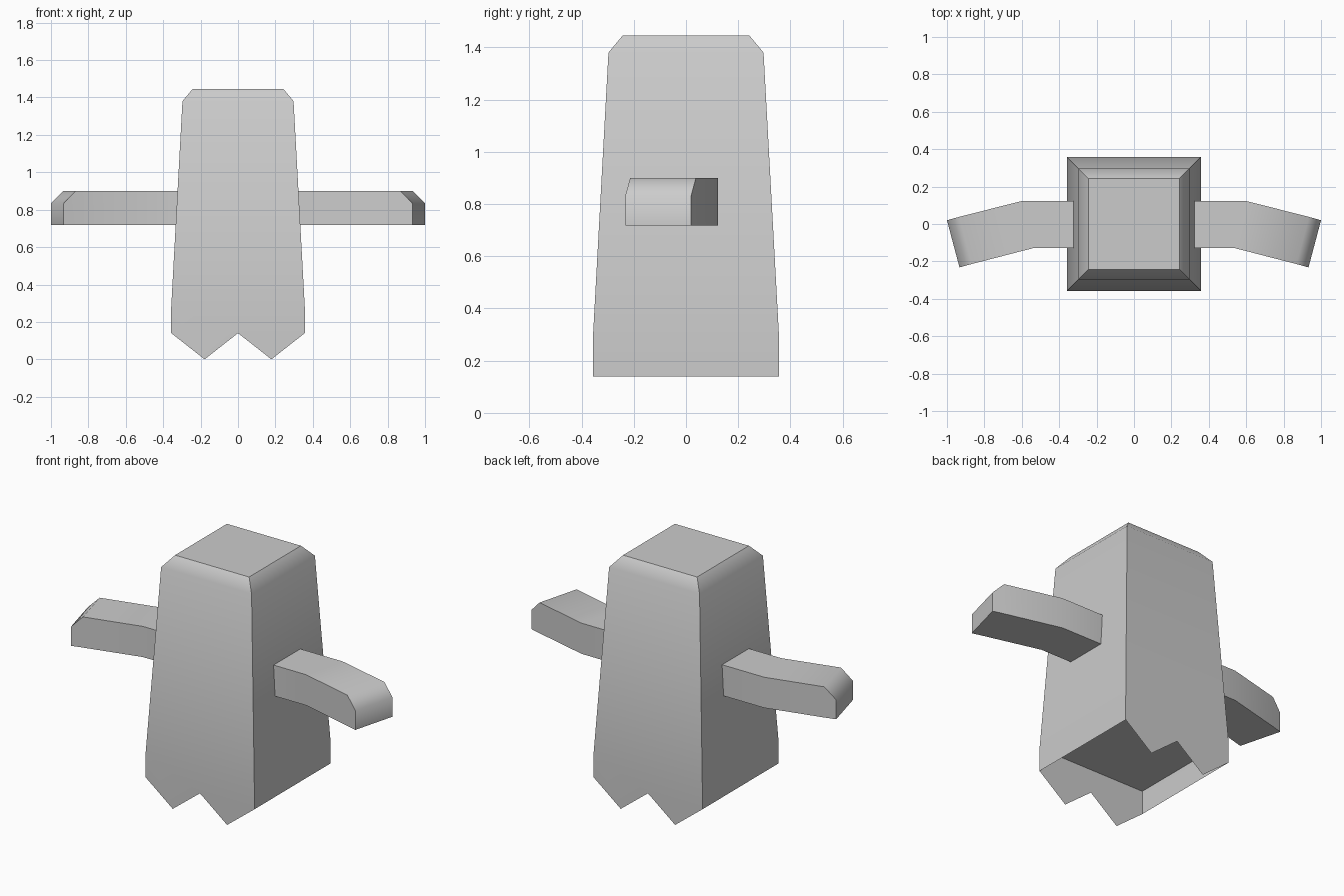
import bpy, bmesh, math

if "Cube" in bpy.data.objects:
    bpy.data.objects.remove(bpy.data.objects["Cube"])


def finish(name, bm):
    mesh = bpy.data.meshes.new(name)
    bm.to_mesh(mesh)
    bm.free()
    obj = bpy.data.objects.new(name, mesh)
    bpy.context.collection.objects.link(obj)
    bpy.ops.object.select_all(action='DESELECT')
    bpy.context.view_layer.objects.active = obj
    obj.select_set(True)
    bpy.ops.object.shade_smooth_by_angle(angle=math.radians(48))
    return obj


# Body: tapered square shell with a chamfered top
W, HEM, FLOOR = 0.357, 0.14, 0.28
bm = bmesh.new()


def square(r, z):
    return [bm.verts.new((x * r, y * r, z)) for x, y in ((-1, -1), (1, -1), (1, 1), (-1, 1))]


rings = [square(r, z) for r, z in ((W, HEM), (W, FLOOR), (0.297, 1.38), (0.243, 1.445))]
for level, (low, high) in enumerate(zip(rings, rings[1:])):
    for i in range(4):
        j = (i + 1) % 4
        face = [low[i], low[j], high[j], high[i]]
        # Zigzag hem on the front and back
        if level == 0 and i % 2 == 0:
            s = 1 if i == 0 else -1
            teeth = [bm.verts.new((s * x, -s * W, z))
                     for x, z in ((-W / 2, 0), (0, HEM), (W / 2, 0))]
            face[1:1] = teeth
        bm.faces.new(face)
bm.faces.new(rings[-1])
# Recessed underside
bm.faces.new(square(W, FLOOR)[::-1])
finish("body", bm)

# Arms: bent bar with a chamfered tip, stations give back xy, front xy, top z
stations = [((0.31, 0.123), (0.31, -0.128), 0.90),
            ((0.60, 0.123), (0.535, -0.128), 0.90),
            ((0.935, 0.038), (0.868, -0.214), 0.90),
            ((1.00, 0.020), (0.933, -0.232), 0.833)]
bm = bmesh.new()
loops = []
for back, front, top in stations:
    loops.append([bm.verts.new((*p, z)) for p, z in
                  ((front, 0.718), (back, 0.718), (back, top), (front, top))])
for a, b in zip(loops, loops[1:]):
    for i in range(4):
        j = (i + 1) % 4
        bm.faces.new((a[i], a[j], b[j], b[i]))
bm.faces.new(loops[0])
bm.faces.new(loops[-1])
bmesh.ops.recalc_face_normals(bm, faces=bm.faces)
arms = finish("arms", bm)
mirror = arms.modifiers.new("mirror", 'MIRROR')
mirror.use_mirror_merge = False
